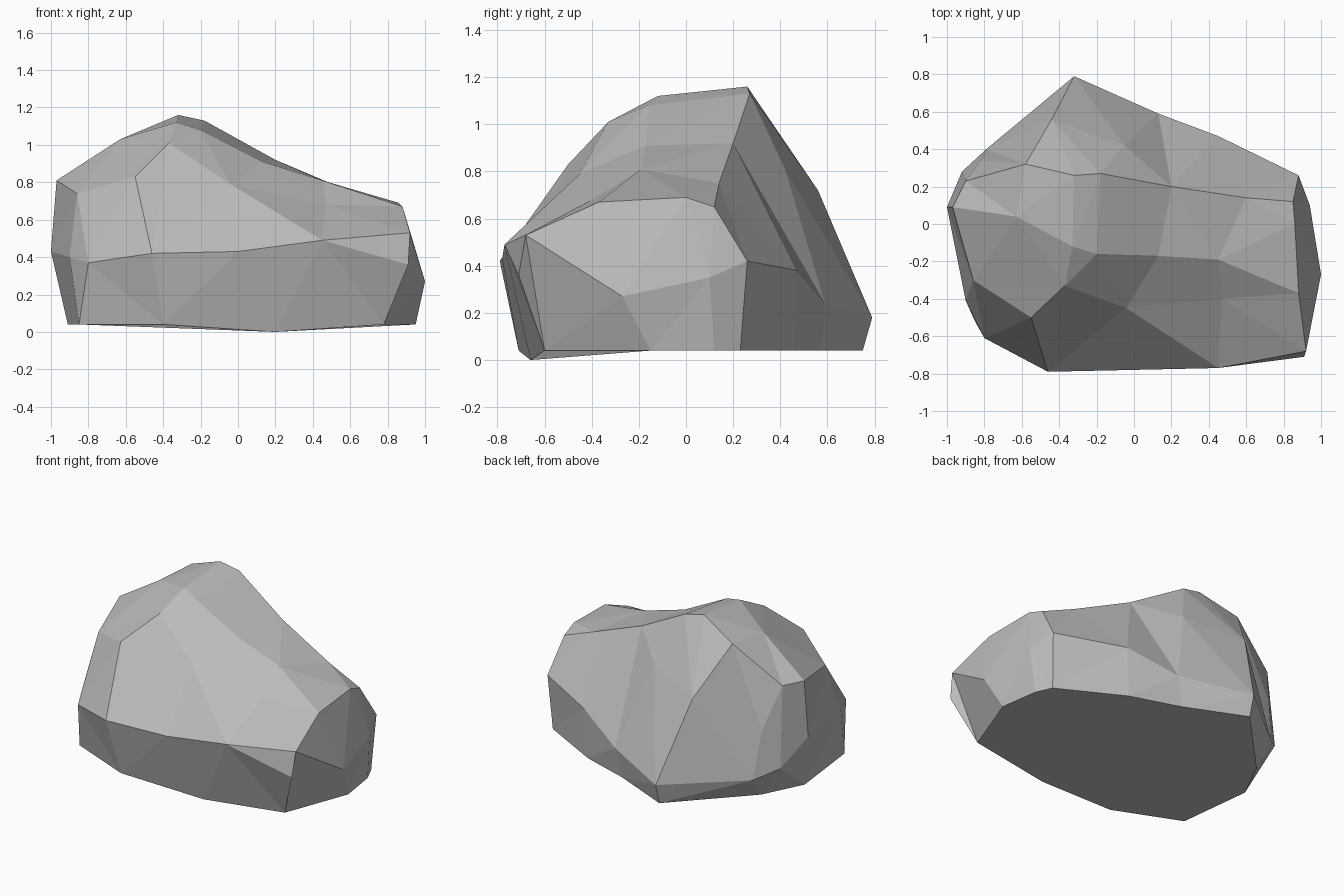
import bpy
import bmesh
from mathutils import Vector
from mathutils.geometry import delaunay_2d_cdt

cube = bpy.data.objects.get("Cube")
if cube:
    bpy.data.objects.remove(cube, do_unlink=True)

# Widest ring of the boulder, in hundredths: x, y, z and the foot point x, y below it
RIM = [
    (91, -71, 36, 78, -60), (92, -68, 53, 78, -60), (100, -27, 27, 95, -15),
    (94, 10, 35, 91, 12), (88, 26, 42, 86, 23), (45, 47, 38, 43, 46),
    (13, 59, 24, 9, 57), (-32, 79, 18, -32, 75), (-79, 40, 19, -77, 28),
    (-92, 28, 26, -77, 28), (-100, 9, 43, -91, 0), (-90, -41, 40, -85, -52),
    (-80, -61, 37, -85, -52), (-46, -79, 42, -40, -71), (0, -78, 43, -40, -71),
    (45, -77, 49, 20, -66),
]

# Chains of points over the top; each chain is a ridge that stays an edge
RIDGES = {
    "crest": [(85, 12, 65), (60, 14, 75), (20, 20, 92), (-18, 27, 113),
              (-32, 26, 116), (-58, 32, 105), (-90, 23, 81)],
    "right_cap": [(85, 12, 65), (86, 0, 69), (88, -37, 67), (92, -68, 53)],
    "left_cap": [(-90, 23, 81), (-97, 9, 81), (-86, -30, 74), (-80, -61, 37)],
    "shoulder": [(-86, -30, 74), (-63, 4, 103), (-33, -12, 112), (-20, -16, 108),
                 (13, -17, 91), (45, -19, 81), (88, -37, 67)],
    "brow": [(-86, -30, 74), (-55, -50, 83), (-37, -33, 101), (-4, -45, 79),
             (47, -40, 68), (88, -37, 67)],
    "back_spur": [(-58, 32, 105), (-44, 56, 72), (-32, 79, 18)],
    "back_fold": [(-18, 27, 113), (-5, 42, 81), (13, 59, 24)],
    "left_fold": [(-90, 23, 81), (-82, 34, 52), (-79, 40, 19)],
}


def to_units(point):
    return Vector(point) / 100


def foot_point(x, y):
    # The sole dips slightly under the front
    lowest = (x, y) == (20, -66)
    return to_units((x, y, 0 if lowest else 4))


def collect_points():
    """Return the shared points and the edges that the skin must keep."""
    points = [row[:3] for row in RIM]
    count = len(points)
    edges = [(i, (i + 1) % count) for i in range(count)]
    for chain in RIDGES.values():
        for point in chain:
            if point not in points:
                points.append(point)
        ids = [points.index(point) for point in chain]
        edges += list(zip(ids, ids[1:]))
    return [to_units(point) for point in points], edges


def build_boulder():
    bm = bmesh.new()
    points, edges = collect_points()
    verts = [bm.verts.new(point) for point in points]

    # Upper skin: flat triangles between the ridges
    result = delaunay_2d_cdt([p.xy for p in points], edges, [], 1, 1e-5)
    triangles, originals = result[2], result[3]
    for triangle in triangles:
        corners = [verts[originals[i][0]] for i in triangle if originals[i]]
        if len(corners) == len(triangle):
            bm.faces.new(corners)

    # Lower band: from the widest ring down to the foot
    feet = []
    for row in RIM:
        foot = foot_point(*row[3:])
        if not feet or (feet[-1].co - foot).length > 1e-4:
            feet.append(bm.verts.new(foot))
        else:
            feet.append(feet[-1])
    count = len(RIM)
    for i in range(count):
        j = (i + 1) % count
        corners = [verts[i], feet[i], feet[j], verts[j]]
        bm.faces.new(list(dict.fromkeys(corners)))

    # Sole
    bm.faces.new(list(dict.fromkeys(feet)))

    bmesh.ops.triangulate(bm, faces=[f for f in bm.faces if len(f.verts) == 4])
    bmesh.ops.recalc_face_normals(bm, faces=bm.faces)
    mesh = bpy.data.meshes.new("boulder")
    bm.to_mesh(mesh)
    bm.free()
    boulder = bpy.data.objects.new("boulder", mesh)
    bpy.context.collection.objects.link(boulder)
    return boulder


def make_material(name, colour):
    material = bpy.data.materials.new(name)
    material.use_nodes = True
    material.diffuse_color = colour
    material.node_tree.nodes["Principled BSDF"].inputs["Base Color"].default_value = colour
    return material


boulder = build_boulder()
boulder.data.materials.append(make_material("stone grey", (0.5, 0.5, 0.5, 1)))
